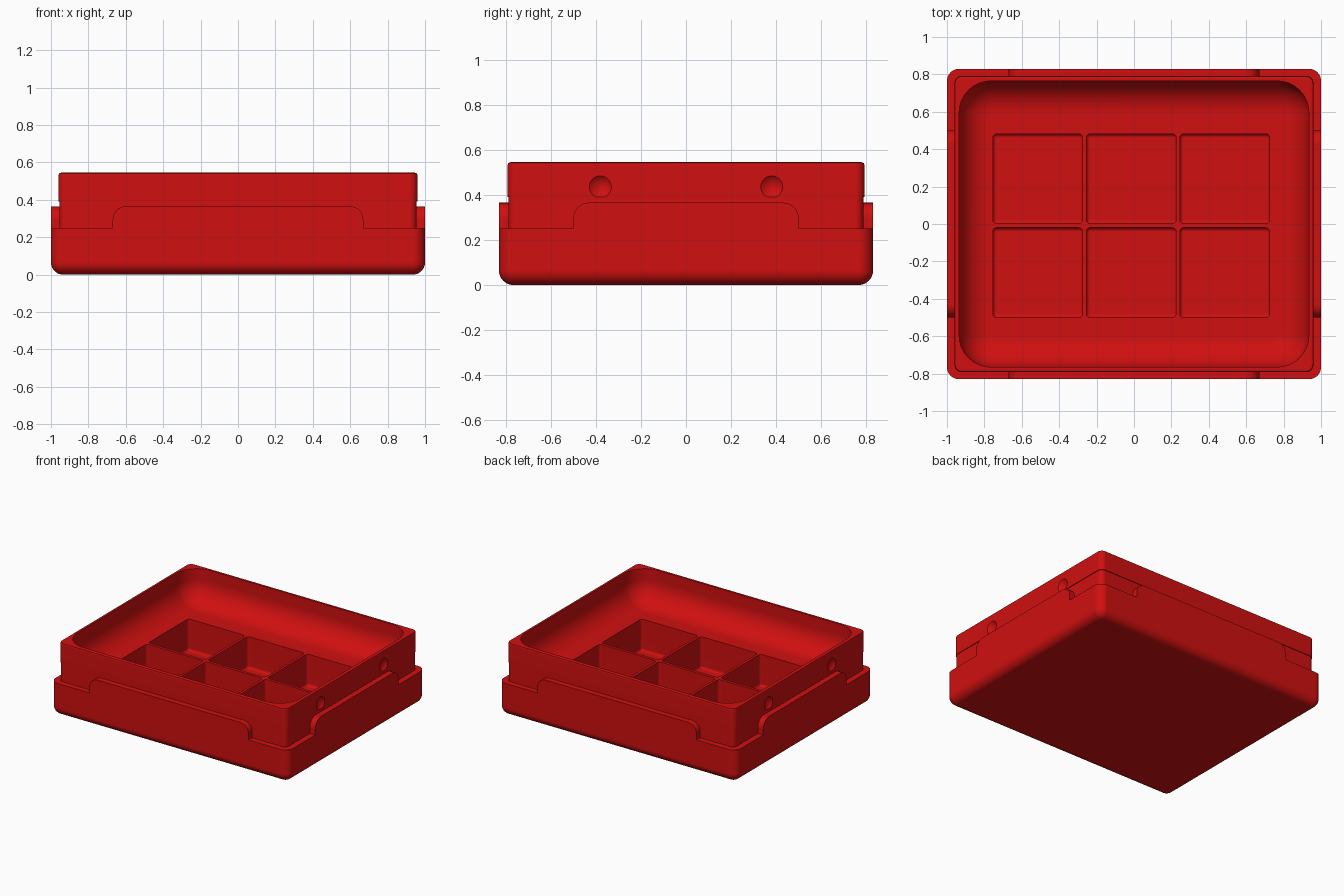
import bpy, bmesh
from math import sin, cos, pi, radians

cube = bpy.data.objects.get("Cube")
if cube:
    bpy.data.objects.remove(cube, do_unlink=True)

red = bpy.data.materials.new("red plastic")
red.use_nodes = True
colour = (0.63, 0.005, 0.005, 1)
red.diffuse_color = colour
red.node_tree.nodes["Principled BSDF"].inputs["Base Color"].default_value = colour


def finish(name, bm):
    bmesh.ops.recalc_face_normals(bm, faces=bm.faces)
    mesh = bpy.data.meshes.new(name)
    bm.to_mesh(mesh)
    bm.free()
    mesh.materials.append(red)
    ob = bpy.data.objects.new(name, mesh)
    bpy.context.collection.objects.link(ob)
    return ob


def rounded_rect(hx, hy, r, seg):
    pts = []
    for i, (sx, sy) in enumerate(((1, 1), (-1, 1), (-1, -1), (1, -1))):
        for k in range(seg + 1):
            a = (i + k / seg) * pi / 2
            pts.append((sx * (hx - r) + r * cos(a), sy * (hy - r) + r * sin(a)))
    return pts


def loft(name, sections, centre=(0, 0), seg=8):
    """Skin rounded rectangles given as (half x, half y, z, corner radius)."""
    bm = bmesh.new()
    rings = []
    for hx, hy, z, r in sections:
        rings.append([bm.verts.new((x + centre[0], y + centre[1], z))
                      for x, y in rounded_rect(hx, hy, r, seg)])
    for a, b in zip(rings, rings[1:]):
        for i in range(len(a)):
            j = (i + 1) % len(a)
            bm.faces.new((a[i], a[j], b[j], b[i]))
    bm.faces.new(rings[0])
    bm.faces.new(rings[-1])
    return finish(name, bm)


def fillet(hx, hy, z, f, r, steps):
    """Sections of a rounded bottom edge, from the bottom up."""
    out = []
    for k in range(steps + 1):
        a = k / steps * pi / 2
        inset = f * (1 - sin(a))
        out.append((hx - inset, hy - inset, z + f * (1 - cos(a)), max(r - inset, 0.006)))
    return out


def tab(name, half, on_x, sign, outer, inner):
    """Raised rim plate with rounded upper corners."""
    low, high, r = 0.25, 0.365, 0.07
    prof = [(-half, low), (half, low)]
    for side in (1, -1):
        for k in range(9):
            a = k / 8 * pi / 2
            if side < 0:
                a = pi / 2 - a
            prof.append((side * (half - r + r * cos(a)), high - r + r * sin(a)))
    bm = bmesh.new()
    rings = []
    for d in (inner, outer):
        rings.append([bm.verts.new((sign * d, u, z) if on_x else (u, sign * d, z))
                      for u, z in prof])
    a, b = rings
    for i in range(len(a)):
        j = (i + 1) % len(a)
        bm.faces.new((a[i], a[j], b[j], b[i]))
    bm.faces.new(a)
    bm.faces.new(b)
    return finish(name, bm)


def combine(target, other, operation):
    mod = target.modifiers.new("cut", "BOOLEAN")
    mod.operation, mod.solver, mod.object = operation, "EXACT", other
    bpy.context.view_layer.objects.active = target
    bpy.ops.object.modifier_apply(modifier=mod.name)
    bpy.data.objects.remove(other, do_unlink=True)


# Tray: outer base, ledge, upper wall, then down into the filleted basin
basin = fillet(0.935, 0.765, 0.29, 0.17, 0.17, 10)
tray = loft("tray", fillet(1, 0.83, 0, 0.065, 0.065, 8) + [
    (1, 0.83, 0.25, 0.065),
    (0.955, 0.787, 0.25, 0.035),
    (0.955, 0.787, 0.39, 0.035),
    (0.96, 0.792, 0.39, 0.04),
    (0.96, 0.792, 0.53, 0.04),
    (0.956, 0.788, 0.541, 0.036),
    (0.945, 0.777, 0.545, 0.03),
    (0.935, 0.765, 0.545, 0.17)] + basin[::-1])

# Interlocking tabs on all four sides
for sign in (1, -1):
    combine(tray, tab("long_tab", 0.67, False, sign, 0.83, 0.777), "UNION")
    combine(tray, tab("short_tab", 0.5, True, sign, 1, 0.945), "UNION")

# Six square pockets in the floor
for x in (-0.515, -0.015, 0.485):
    for y in (0.242, -0.26):
        cutter = loft("pocket_cutter", fillet(0.24, 0.24, 0.05, 0.02, 0.021, 4)
                      + [(0.24, 0.24, 0.4, 0.021)], (x, y), 4)
        combine(tray, cutter, "DIFFERENCE")

# Round snap dimples on both ends
for sign in (1, -1):
    for y in (-0.38, 0.38):
        bm = bmesh.new()
        bmesh.ops.create_uvsphere(bm, u_segments=32, v_segments=24, radius=0.07)
        bmesh.ops.translate(bm, verts=bm.verts, vec=(sign * 1.01, y, 0.435))
        combine(tray, finish("dimple_cutter", bm), "DIFFERENCE")

# Merge flush faces and smooth the fillets
bm = bmesh.new()
bm.from_mesh(tray.data)
bmesh.ops.remove_doubles(bm, verts=bm.verts, dist=0.0001)
bmesh.ops.dissolve_limit(bm, angle_limit=radians(0.3), verts=bm.verts, edges=bm.edges)
bm.to_mesh(tray.data)
bm.free()
bpy.ops.object.select_all(action="DESELECT")
tray.select_set(True)
bpy.context.view_layer.objects.active = tray
bpy.ops.object.shade_smooth_by_angle(angle=radians(32))
weighted = tray.modifiers.new("even shading", "WEIGHTED_NORMAL")
weighted.keep_sharp = True
